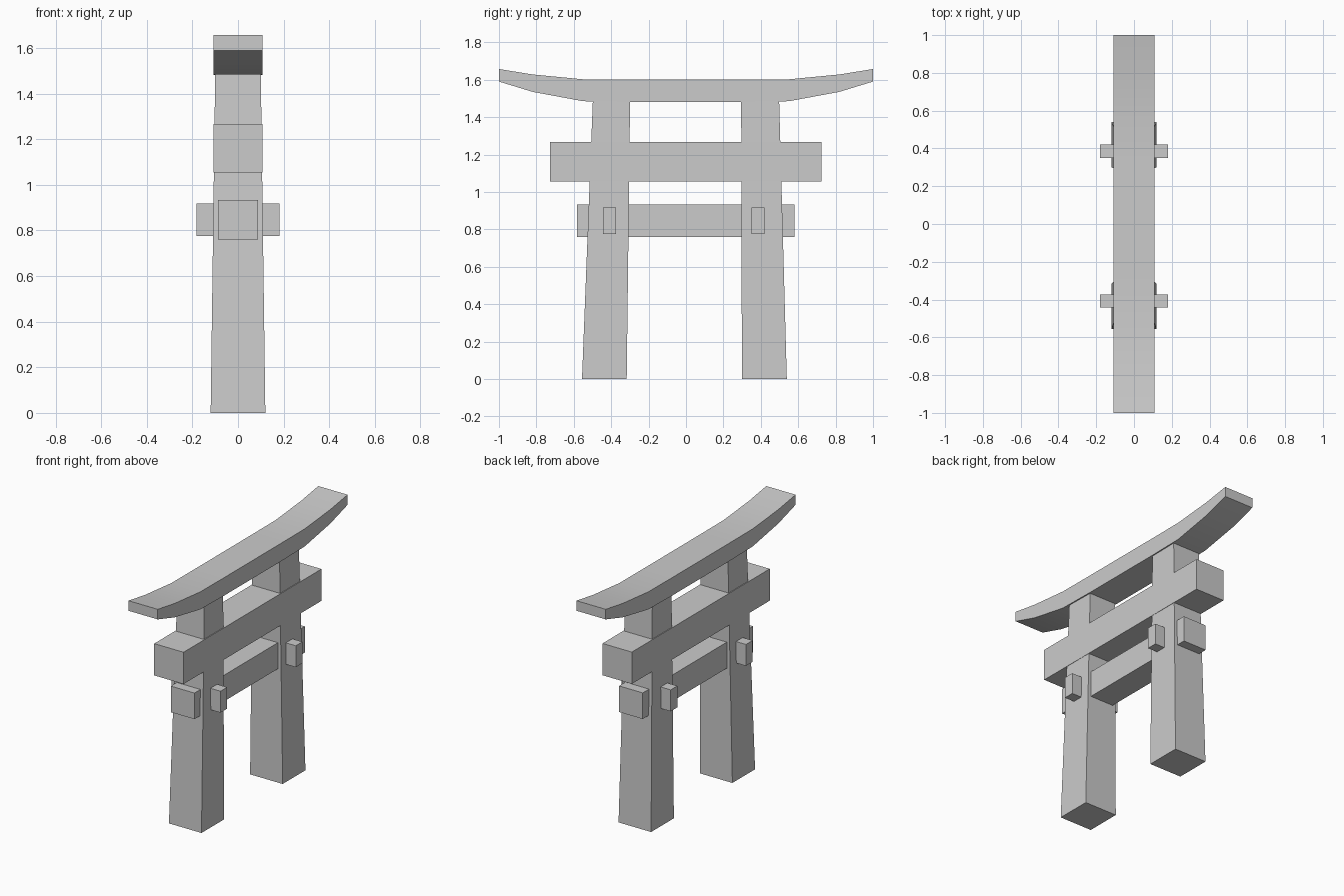
import bpy

if "Cube" in bpy.data.objects:
    bpy.data.objects.remove(bpy.data.objects["Cube"])


def make_mesh(name, verts, faces):
    mesh = bpy.data.meshes.new(name)
    mesh.from_pydata(verts, [], faces)
    obj = bpy.data.objects.new(name, mesh)
    bpy.context.collection.objects.link(obj)
    return obj


def extrude_loops(name, loop_a, loop_b):
    """Closed solid between two matching loops (faces oriented outward)."""
    n = len(loop_a)
    faces = [tuple(reversed(range(n))), tuple(range(n, 2 * n))]
    faces += [(i, (i + 1) % n, n + (i + 1) % n, n + i) for i in range(n)]
    return make_mesh(name, loop_a + loop_b, faces)


def rect(hx, y0, y1, z):
    return [(-hx, y0, z), (hx, y0, z), (hx, y1, z), (-hx, y1, z)]


def block(name, hx, y0, y1, z0, z1, top=None):
    """Box; top = (half x, y0, y1) tapers the upper end."""
    return extrude_loops(name, rect(hx, y0, y1, z0), rect(*(top or (hx, y0, y1)), z1))


# Tapered pillars
block("left_pillar", 0.12, -0.556, -0.317, 0, 1.49, (0.10, -0.498, -0.299))
block("right_pillar", 0.12, 0.299, 0.539, 0, 1.49, (0.10, 0.295, 0.498))

# Cross beams
block("upper_beam", 0.108, -0.728, 0.725, 1.055, 1.267)
block("lower_beam", 0.087, -0.583, 0.58, 0.76, 0.934)

# Wedge pegs passing through the pillars
for name, y in (("left_peg", -0.408), ("right_peg", 0.385)):
    block(name, 0.181, y - 0.035, y + 0.035, 0.775, 0.918)

# Top lintel with upswept ends: (y, underside z, top z)
half = [(0.55, 1.485, 1.602), (0.82, 1.535, 1.628), (1.0, 1.59, 1.657)]
mid = [(-0.3, 1.481, 1.601), (0.3, 1.481, 1.601)]
stations = [(-y, b, t) for y, b, t in reversed(half)] + mid + half
profile = [(y, b) for y, b, t in stations] + [(y, t) for y, b, t in reversed(stations)]
lintel = extrude_loops("top_lintel",
                       [(-0.108, y, z) for y, z in profile],
                       [(0.108, y, z) for y, z in profile])
bpy.context.view_layer.objects.active = lintel
lintel.select_set(True)
bpy.ops.object.shade_smooth_by_angle()
